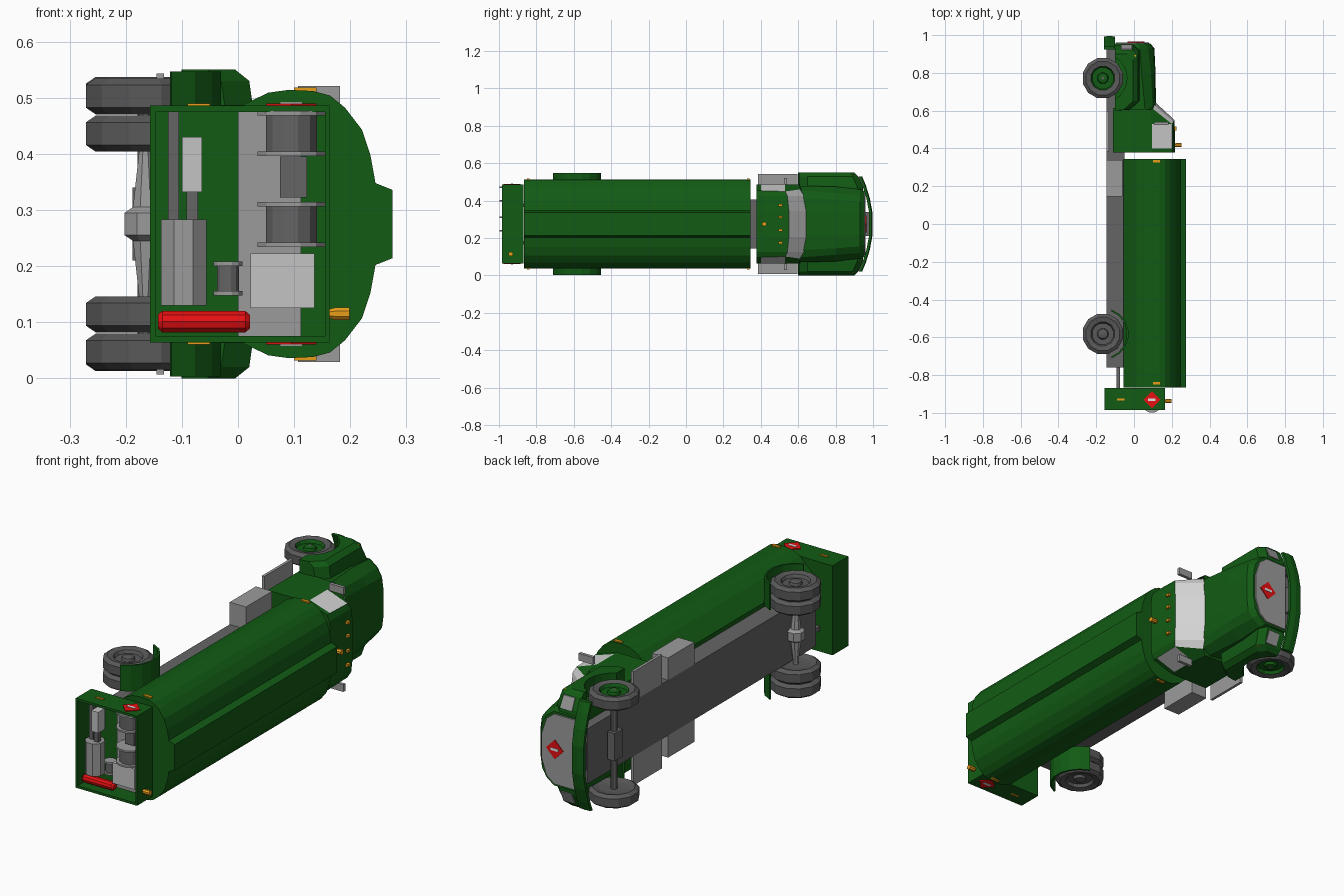
import bpy, bmesh
from math import sin, cos, pi, radians

if "Cube" in bpy.data.objects:
    bpy.data.objects.remove(bpy.data.objects["Cube"])

MID = 0.275  # the truck lies on its side: its height runs along x, its width along z


def material(name, rgb):
    m = bpy.data.materials.new(name)
    m.use_nodes = True
    m.diffuse_color = (*rgb, 1)
    m.node_tree.nodes["Principled BSDF"].inputs["Base Color"].default_value = (*rgb, 1)
    return m


green = material("body green", (.006, .105, .007))
tyre = material("tyre grey", (.1, .1, .1))
steel = material("chassis grey", (.13, .13, .13))
metal = material("metal grey", (.33, .33, .33))
pale = material("pale grey", (.55, .55, .55))
glass = material("window grey", (.66, .66, .66))
red = material("red", (.8, .005, .006))
amber = material("amber", (.8, .34, .01))
white = material("white", (.85, .85, .85))


def loft(name, rings, mats, rule=None):
    """Skin closed rings of (height, width, length) points and cap the ends."""
    bm = bmesh.new()
    vs = [[bm.verts.new((h, y, w + MID)) for h, w, y in r] for r in rings]
    n = len(vs[0])
    for s in range(len(vs) - 1):
        for i in range(n):
            j = (i + 1) % n
            f = bm.faces.new((vs[s][i], vs[s][j], vs[s + 1][j], vs[s + 1][i]))
            if rule:
                f.material_index = rule(s, i)
    bm.faces.new(vs[0])
    bm.faces.new(vs[-1])
    bmesh.ops.recalc_face_normals(bm, faces=bm.faces)
    me = bpy.data.meshes.new(name)
    bm.to_mesh(me)
    bm.free()
    for m in mats if isinstance(mats, list) else [mats]:
        me.materials.append(m)
    ob = bpy.data.objects.new(name, me)
    bpy.context.collection.objects.link(ob)
    return ob


def box(name, mat, h, w, y):
    ring = [(h[0], w[0]), (h[1], w[0]), (h[1], w[1]), (h[0], w[1])]
    return loft(name, [[(a, b, t) for a, b in ring] for t in y], mat)


def lathe(name, mat, axis, centre, profile, n=12, rule=None):
    """Turn (radius, offset) pairs about an axis: 0 height, 1 width, 2 length."""
    rings = []
    for r, t in profile:
        ring = []
        for i in range(n):
            p = list(centre)
            a = 2 * pi * (i + .5) / n
            p[axis] += t
            p[(axis + 1) % 3] += r * cos(a)
            p[(axis + 2) % 3] += r * sin(a)
            ring.append(p)
        rings.append(ring)
    return loft(name, rings, mat, rule)


def mirrored(half, y):
    """Symmetric section; a third value in a point pushes it along the length."""
    pts = [(p[0], p[1], y + (p[2] if len(p) > 2 else 0)) for p in half]
    return pts + [(h, -w, t) for h, w, t in reversed(pts)]


# Tank with raised walkway
tank = [(-.055, .15), (.012, .214), (.054, .234), (.09, .239), (.134, .237), (.164, .229),
        (.191, .207), (.221, .168), (.236, .123), (.245, .073), (.275, .061)]
loft("tank", [mirrored(tank, y) for y in (-.865, .345)], green)

# Chassis
box("chassis", steel, (-.145, -.05), (-.13, .13), (-.76, .4))
box("front_chassis", steel, (-.145, -.08), (-.13, .13), (.4, .94))
box("bumper_bracket", steel, (-.14, -.11), (-.065, .065), (.93, .99))
box("front_axle", steel, (-.188, -.15), (-.065, .065), (.74, .8))
lathe("front_axle_bar", steel, 1, (-.165, 0, .772), [(.015, -.21), (.015, .21)], 8)
lathe("rear_axle", metal, 1, (-.165, 0, -.582),
      [(.012, -.2), (.012, -.13), (.024, -.03), (.04, -.02),
       (.04, .02), (.024, .03), (.012, .13), (.012, .2)], 8)

# Cab with windscreen and side windows
belt = [(-.11, .212), (.095, .212), (.2, .178), (.213, .15), (.217, .07)]
swept = [(-.11, .212), (.095, .212, -.02), (.2, .174, -.02), (.211, .15, -.008), (.215, .07)]
cowl = [(-.11, .212, -.03), (.085, .212, -.04), (.1, .185, -.035), (.108, .15, -.015), (.112, .07)]
loft("cab", [mirrored(belt, .378), mirrored(belt, .4), mirrored(swept, .55), mirrored(cowl, .645)],
     [green, glass],
     lambda s, i: int((s == 1 and i in (1, 7)) or (s == 2 and 2 <= i <= 6)))

# Hood and grille
hood_back = [(-.1, .19), (.06, .205), (.1, .18), (.113, .14), (.117, .06)]
hood_mid = [(-.1, .19), (.04, .2), (.09, .165), (.11, .13), (.114, .06)]
hood_tip = [(-.1, .185), (.03, .185), (.075, .155), (.1, .12), (.108, .06)]
hood_nose = [(-.1, .175), (.02, .175), (.06, .145), (.08, .11), (.088, .06)]
loft("hood", [mirrored(s, y) for s, y in
              ((hood_back, .59), (hood_mid, .8), (hood_tip, .93), (hood_nose, .955))], green)
grille = [(-.095, .165), (.015, .165), (.055, .135), (.08, .06)]
loft("grille", [mirrored(grille, y) for y in (.953, .961)], metal)


def fender_ring(w, front, top):
    """Side outline of a front fender with its wheel arch."""
    ring = [(-.1, w, .6), (top - .05, w, .605), (top, w, .65), (top, w, front - .03),
            (top - .03, w, front), (-.1, w, front)]
    for d in range(60, -61, -15):
        a = radians(d)
        ring.append((-.165 + .128 * cos(a), w, .772 + .128 * sin(a)))
    return ring


def wheel(name, w, side, rim):
    prof = [(.04, -.022), (.065, -.024), (.092, -.032), (.11, -.02), (.11, .02), (.092, .032),
            (.065, .026), (.058, .012), (.03, .012), (.026, .024), (.008, .028)]
    return lathe(name, [tyre, rim], 1, (-.165, side * w, .772 if rim == green else -.582),
                 [(r, side * t) for r, t in prof], 12, lambda s, i: int(s > 5))


def placard(name, centre, axis, side):
    """Red diamond with a white bar."""
    other = 2 if axis == 1 else 1

    def pt(dh, do, lift):
        p = [centre[0] + dh, 0, 0]
        p[other] = centre[other] + do
        p[axis] = centre[axis] + side * lift
        return p
    s = .045
    for label, mat, lift, shape in (
            ("", red, .004, [(s, 0), (0, s), (-s, 0), (0, -s)]),
            ("_bar", white, .006, [(.02, .006), (.02, -.006), (-.02, -.006), (-.02, .006)])):
        loft(name + label, [[pt(a, b, t) for a, b in shape] for t in (0, lift)], mat)


# Parts on both sides
for side, tag in ((1, "upper"), (-1, "lower")):
    def span(a, b):
        return sorted((side * a, side * b))
    loft("front_fender_" + tag, [fender_ring(side * w, f, t) for w, f, t in
                                 ((.12, .955, .03), (.2, .945, .028), (.255, .92, .02), (.275, .9, -.005))], green)
    loft("headlight_" + tag, [[(h, side * w, f + d) for h, d in
                               ((-.07, 0), (-.01, 0), (-.01, .006), (-.07, .006))]
                              for w, f in ((.195, .945), (.25, .921))], metal)
    arch = [(r, radians(d)) for r, step in ((.137, 1), (.128, -1)) for d in range(-70 * step, 71 * step, 20 * step)]
    loft("rear_fender_" + tag, [[(-.165 + r * cos(a), side * w, -.582 + r * sin(a)) for r, a in arch]
                                for w in (.15, .272)], green)
    wheel("front_wheel_" + tag, .23, side, green)
    wheel("rear_outer_wheel_" + tag, .2275, side, tyre)
    wheel("rear_inner_wheel_" + tag, .161, side, tyre)
    box("fuel_box_" + tag, metal, (-.145, -.06), span(.13, .235), (.145, .34))
    box("step_" + tag, metal, (-.145, -.132), span(.13, .268), (.385, .597))
    box("mirror_" + tag, metal, (.107, .182), span(.212, .246), (.525, .54))
    box("box_mount_" + tag, steel, (-.092, -.075), span(.09, .11), (-.88, -.75))
    for y in (-.843, .332):
        box("tank_marker_" + tag, amber, (.1, .14), span(.23, .243), (y - .007, y + .007))
    box("box_marker_" + tag, amber, (-.09, -.05), span(.205, .215), (-.935, -.925))
    box("fender_marker_" + tag, amber, (-.035, .01), span(.24, .262), (.885, .895))
    placard("side_placard_" + tag, (.095, side * .211, -.93), 1, side)
placard("grille_placard", (.01, 0, .961), 2, 1)

# Curved bumper
loft("bumper", [[(h, w, 1 - .9 * w * w + d) for h, d in ((-.16, -.018), (-.16, -.004), (-.13, 0), (-.1, -.004), (-.1, -.018))]
                for w in (-.255, -.21, -.14, -.065, .065, .14, .21, .255)], green)

# Roof lamps and beacons
for w in (-.1, -.033, .037, .1):
    box("roof_lamp", amber, (.21, .226), (w - .006, w + .006), (.495, .515))
lathe("roof_beacon", amber, 0, (.215, 0, .418), [(.009, 0), (.012, .012), (.012, .036)], 8)
lathe("rear_beacon", amber, 0, (.163, -.16, -.937), [(.009, 0), (.012, .01), (.012, .036)], 8)

# Open equipment cabinet at the tail
box("cabinet_back", green, (-.157, .163), (-.211, .211), (-.885, -.868))
for name, h, w in (("bottom", (-.157, -.147), (-.211, .211)), ("top", (.155, .163), (-.211, .211)),
                   ("lower", (-.157, .163), (-.211, -.2)), ("upper", (-.157, .163), (.2, .211))):
    box("cabinet_" + name, green, h, w, (-.985, -.868))
box("shelf_panel", metal, (0, .112), (-.2, .2), (-.9, -.88))


def reel(name, h, w, width, radius, y):
    """Hose drum between two flanges."""
    lathe(name + "_drum", steel, 1, (h, w, y), [(radius * .76, -width / 2), (radius * .76, width / 2)])
    for s in (-1, 1):
        lathe(name + "_flange", metal, 1, (h, w + s * width / 2, y), [(radius, -.004), (radius, .004)])


reel("upper_reel", .095, .161, .072, .062, -.937)
reel("middle_reel", .095, -.001, .072, .062, -.937)
reel("small_reel", -.018, -.097, .052, .027, -.925)
box("reel_motor", steel, (.075, .123), (.047, .12), (-.95, -.89))
box("meter_box", pale, (.022, .136), (-.15, -.053), (-.965, -.89))
lathe("pump", metal, 1, (-.097, -.07, -.928), [(.044, -.075), (.044, .078)], 8)
box("pipe", steel, (-.125, -.105), (.005, .2), (-.93, -.91))
box("gauge_stem", steel, (-.092, -.071), (.005, .06), (-.94, -.92))
box("gauge_box", pale, (-.1, -.064), (.057, .155), (-.95, -.9))
lathe("extinguisher", red, 0, (-.061, -.174, -.945), [(.013, -.082), (.02, -.074), (.02, .074), (.013, .082)], 10)
